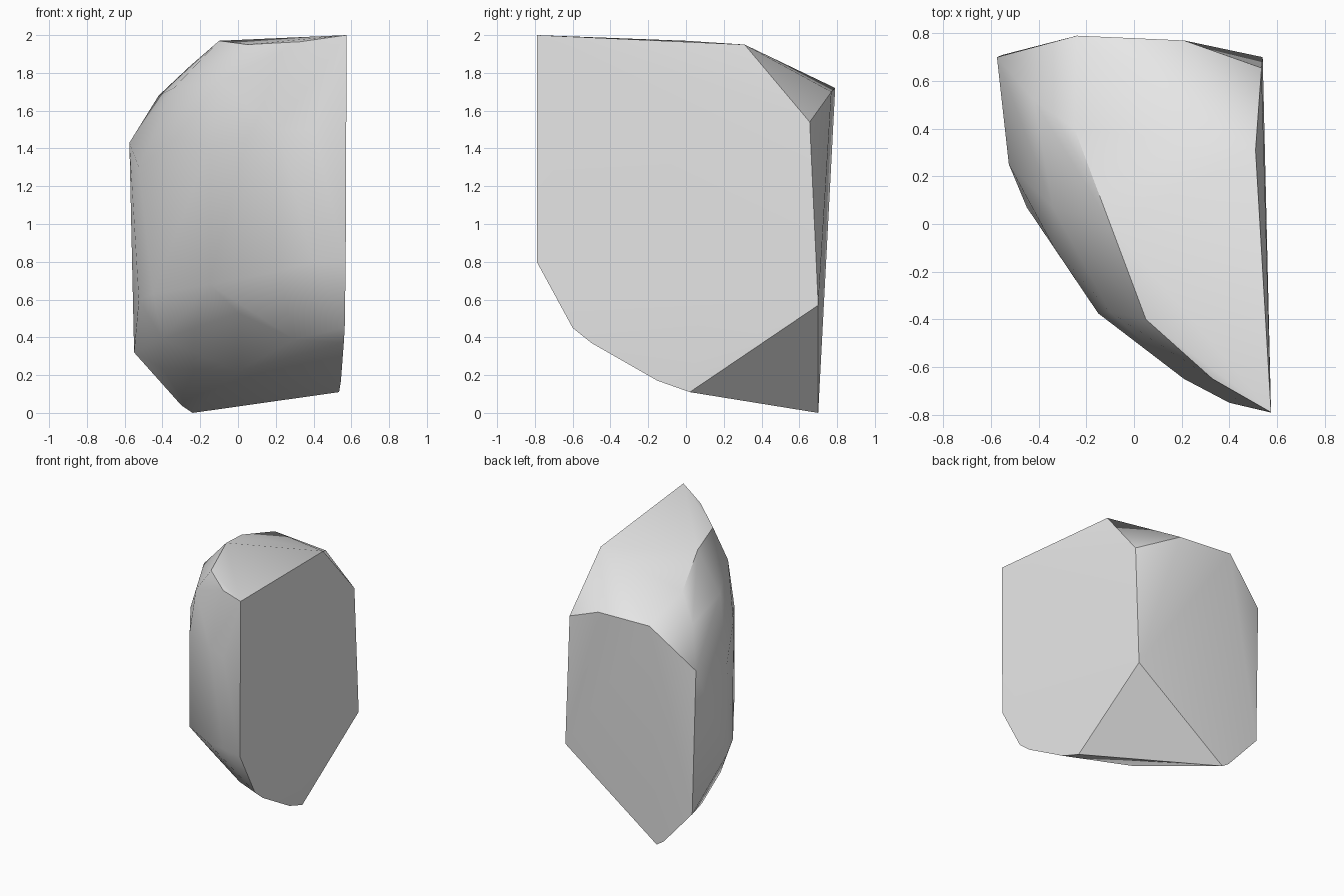
import bpy
import bmesh
import math

default_cube = bpy.data.objects.get("Cube")
if default_cube:
    bpy.data.objects.remove(default_cube, do_unlink=True)


def make_material(name, value):
    """One plain grey for the whole stone."""
    material = bpy.data.materials.new(name)
    colour = (value, value, value, 1.0)
    material.diffuse_color = colour
    material.use_nodes = True
    for node in material.node_tree.nodes:
        if node.type == "BSDF_PRINCIPLED":
            node.inputs["Base Color"].default_value = colour
    return material


def make_hull(name, outlines, material):
    """Wrap a tight convex skin around the corner points of every outline."""
    bm = bmesh.new()
    for outline in outlines:
        for corner in outline:
            bm.verts.new(corner)
    bmesh.ops.convex_hull(bm, input=bm.verts[:], use_existing_faces=False)
    loose = [vert for vert in bm.verts if not vert.link_faces]
    bmesh.ops.delete(bm, geom=loose, context="VERTS")
    bmesh.ops.recalc_face_normals(bm, faces=bm.faces[:])

    mesh = bpy.data.meshes.new(name)
    bm.to_mesh(mesh)
    bm.free()
    mesh.materials.append(material)
    stone = bpy.data.objects.new(name, mesh)
    bpy.context.collection.objects.link(stone)
    return stone


# Flat split face on the left side, running around its rim
split_face = [
    (.575, -.79, 2), (.57, -.79, .8), (.565, -.6, .45), (.56, -.5, .37),
    (.545, -.15, .17), (.535, .02, .11), (.54, .7, .57),
    (.535, .655, 1.54), (.51, .31, 1.95),
]

# Broad back face, from its upper edge round to the foot
back_face = [
    (.21, .77, 1.7), (-.24, .79, 1.72), (-.575, .7, 1.43),
    (-.55, .71, .32), (-.3, .7, .04), (-.24, .7, 0),
]

# Rounded crown: front rim, then the ridge falling to the right
crown = [
    (.33, -.65, 1.965), (.05, -.4, 1.95), (-.1, 0, 1.97),
    (-.25, .4, 1.84), (-.42, .52, 1.68), (-.34, .07, 1.72),
    (-.1, -.37, 1.75),
]

# Curved front wall: each column has a plan position, a top and a bottom
wall_columns = [
    (.4, -.75, 1.5, .8), (.21, -.65, 1.5, .75), (-.15, -.375, 1.41, .68),
    (-.335, -.1, 1.45, .65), (-.525, .25, 1.3, .6),
]
front_wall = [(x, y, z) for x, y, top, low in wall_columns for z in (top, low)]

# Rounded underside between the wall and the foot
underside = [
    (.3, -.41, .39), (0, -.34, .53), (0, 0, .22), (-.45, .07, .63),
    (-.4, .15, .39), (-.4, .38, .236),
]

grey_stone = make_material("grey_stone", .8)
stone = make_hull(
    "stone_fragment",
    [split_face, back_face, crown, front_wall, underside],
    grey_stone,
)

# Smooth over the worn sides while keeping the broken edges crisp
bpy.ops.object.select_all(action="DESELECT")
stone.select_set(True)
bpy.context.view_layer.objects.active = stone
bpy.ops.object.shade_smooth_by_angle(angle=math.radians(32))
